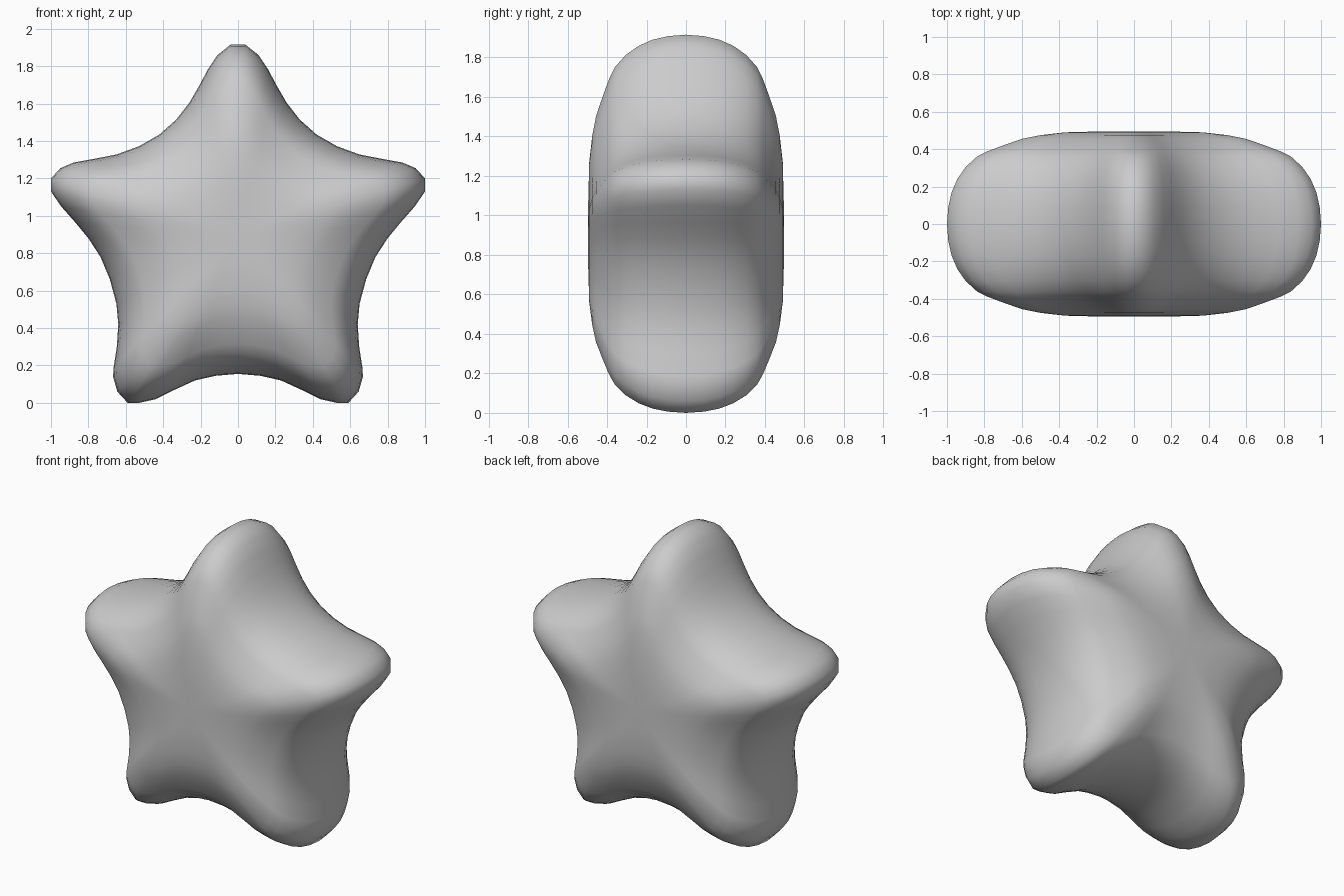
import bpy, bmesh

# Right half of the star outline (x, z), from top tip to bottom notch
half = [(0.04, 1.915), (0.11, 1.86), (0.16, 1.785), (0.205, 1.70), (0.26, 1.605),
        (0.33, 1.515), (0.42, 1.435), (0.53, 1.372), (0.65, 1.328), (0.77, 1.305),
        (0.88, 1.285), (0.95, 1.255), (1.0, 1.20), (1.0, 1.13), (0.945, 1.05),
        (0.87, 0.965), (0.80, 0.88), (0.735, 0.78), (0.685, 0.66), (0.65, 0.53),
        (0.64, 0.42), (0.648, 0.30), (0.665, 0.19), (0.668, 0.14), (0.645, 0.06),
        (0.59, 0.0), (0.53, 0.0), (0.44, 0.02), (0.35, 0.065), (0.23, 0.12), (0.12, 0.145)]
outline = [(0, 1.915)] + half + [(0, 0.155)] + [(-x, z) for x, z in reversed(half)]
CZ = 0.89

# Puffed side profile: (outline scale, depth), front edge to middle
puff = [(0.18, 0.495), (0.37, 0.49), (0.50, 0.475), (0.60, 0.455), (0.70, 0.42),
        (0.78, 0.39), (0.84, 0.36), (0.90, 0.305), (0.945, 0.24), (0.975, 0.17), (0.993, 0.09)]
layers = [(s, -y) for s, y in puff] + [(1.0, 0.0)] + [(s, y) for s, y in reversed(puff)]

bm = bmesh.new()
rings = [[bm.verts.new((x * s, y, CZ + (z - CZ) * s)) for x, z in outline] for s, y in layers]
n = len(outline)
for a, b in zip(rings, rings[1:]):
    for i in range(n):
        j = (i + 1) % n
        bm.faces.new((a[i], a[j], b[j], b[i]))

# Front and back centres
for ring, y in ((rings[0], -0.495), (rings[-1], 0.495)):
    c = bm.verts.new((0, y, CZ))
    for i in range(n):
        bm.faces.new((ring[i], ring[(i + 1) % n], c))
bmesh.ops.recalc_face_normals(bm, faces=bm.faces)
for f in bm.faces:
    f.smooth = True

mesh = bpy.data.meshes.new("puffy_star")
bm.to_mesh(mesh)
bm.free()
star = bpy.data.objects.new("puffy_star", mesh)
bpy.context.collection.objects.link(star)
